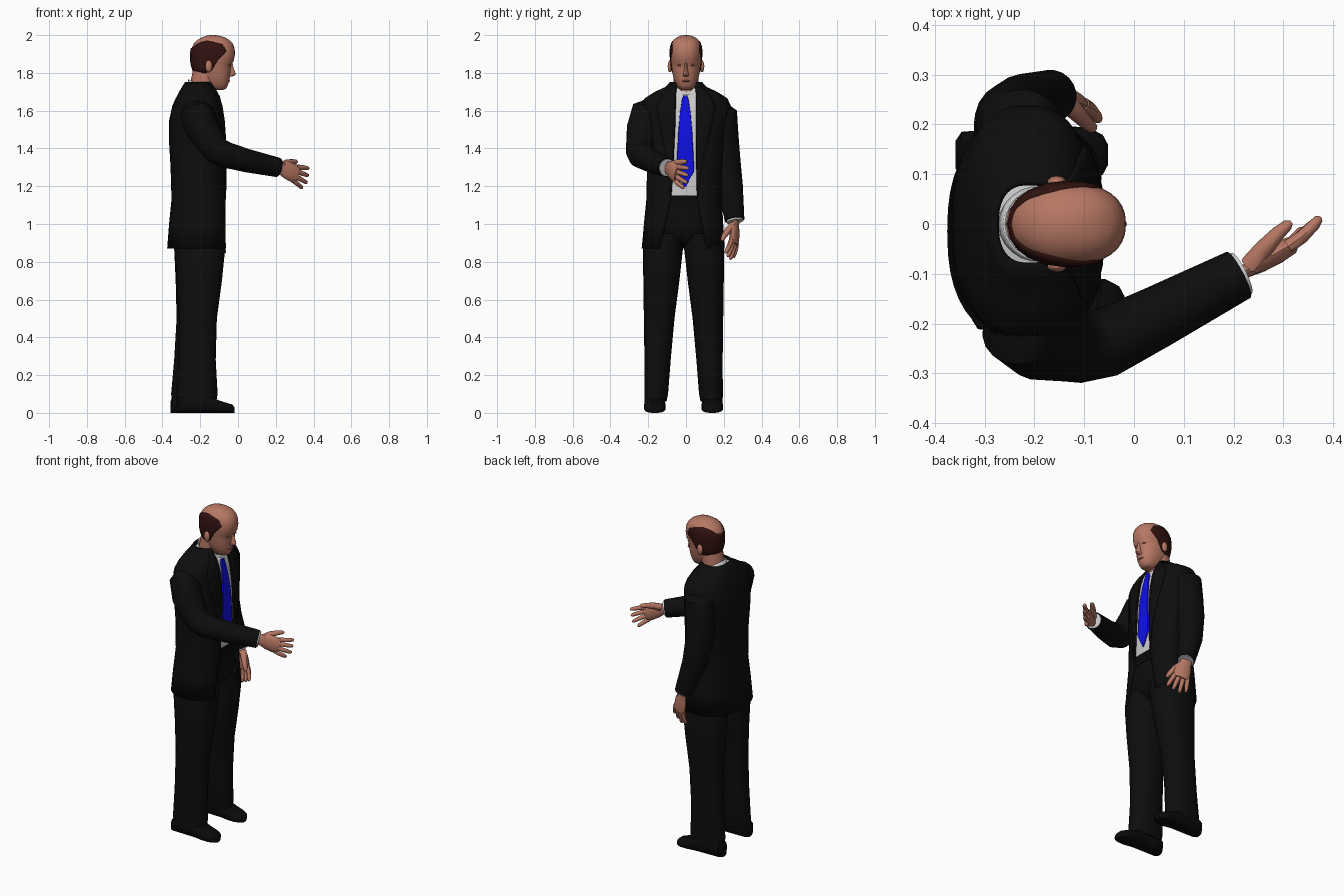
import bpy, bmesh
from math import sin, cos, pi, radians, copysign, asin
from mathutils import Vector, Matrix

if "Cube" in bpy.data.objects:
    bpy.data.objects.remove(bpy.data.objects["Cube"])

COL = {"skin": (.47, .185, .125), "suit": (.004, .004, .004), "shirt": (.7, .7, .68), "shoe": (.003, .003, .003),
       "tie": (.005, .005, .8), "hair": (.03, .006, .005), "lips": (.33, .12, .09)}
MAT = {}
for k, c in COL.items():
    MAT[k] = bpy.data.materials.new(k)
    MAT[k].diffuse_color = (*c, 1)

def finish(name, bm, mat, thick=0):
    bmesh.ops.recalc_face_normals(bm, faces=bm.faces)
    me = bpy.data.meshes.new(name)
    bm.to_mesh(me)
    bm.free()
    ob = bpy.data.objects.new(name, me)
    bpy.context.collection.objects.link(ob)
    me.materials.append(MAT[mat])
    bpy.ops.object.select_all(action='DESELECT')
    bpy.context.view_layer.objects.active = ob
    ob.select_set(True)
    bpy.ops.object.shade_smooth_by_angle(angle=radians(45))
    if thick:
        m = ob.modifiers.new("thickness", 'SOLIDIFY')
        m.thickness = thick
        m.offset = -1
    return ob

def skin_rings(bm, rings, closed=True, caps=True):
    vs = [[bm.verts.new(p) for p in r] for r in rings]
    n = len(vs[0])
    for a, b in zip(vs, vs[1:]):
        for i in range(n if closed else n - 1):
            j = (i + 1) % n
            bm.faces.new((a[i], a[j], b[j], b[i]))
    if caps:
        bm.faces.new(vs[0])
        bm.faces.new(vs[-1])

def loft(name, rings, mat, closed=True, caps=True, thick=0):
    bm = bmesh.new()
    skin_rings(bm, rings, closed, caps)
    return finish(name, bm, mat, thick)

def sup(v, e):
    return copysign(abs(v) ** e, v)

def pt(s, a, e=1, cy=0, grow=0, tilt=0):
    # point on a level section s = (z, x_back, x_front, half_width); angle 0 is the front, the back is rounder
    z, xb, xf, hw = s[:4]
    if cos(a) < 0:
        e = min(1, e * 1.1)
    dx = ((xf - xb) / 2 + grow) * sup(cos(a), e)
    return Vector(((xb + xf) / 2 + dx, cy + (hw + grow) * sup(sin(a), e), z - tilt * dx))

def level_loft(name, secs, mat, n=24, e=1, tilt=0, caps=True, thick=0, cy=lambda s: 0):
    return loft(name, [[pt(s, 2 * pi * i / n, e, cy(s), 0, tilt) for i in range(n)] for s in secs],
                mat, True, caps, thick)

def tube_rings(path, n=16, flat=1.0, ref=(-.45, .9, 0)):
    # rings square to a path of (x, y, z, radius)
    P = [Vector(p[:3]) for p in path]
    out = []
    for i, p in enumerate(P):
        t = (P[min(i + 1, len(P) - 1)] - P[max(i - 1, 0)]).normalized()
        u = t.cross(Vector(ref)).normalized()
        v = u.cross(t)
        r = path[i][3]
        out.append([p + u * r * cos(2 * pi * k / n) + v * r * flat * sin(2 * pi * k / n) for k in range(n)])
    return out

def tube(name, path, mat, **kw):
    return loft(name, tube_rings(path, **kw), mat)

# jacket: open in front, last number is half the opening
JACKET = [(.87, -.375, -.05, .22, .125), (1.0, -.365, -.058, .21, .098), (1.13, -.352, -.064, .2, .07),
          (1.3, -.357, -.064, .2, .062), (1.45, -.366, -.066, .212, .058), (1.55, -.364, -.074, .225, .055),
          (1.625, -.348, -.086, .238, .055), (1.665, -.33, -.098, .22, .055), (1.7, -.312, -.112, .165, .053),
          (1.725, -.297, -.128, .11, .05), (1.752, -.28, -.142, .085, .048)]
E = .75

def lean(s):
    return -.015 * max(0, min(1, (1.6 - s[0]) / .7))

def opening(s):
    return asin((s[4] / s[3]) ** (1 / E))

N = 36
loft("jacket", [[pt(s, opening(s) + (2 * pi - 2 * opening(s)) * i / N, E, lean(s)) for i in range(N + 1)]
                for s in JACKET], "suit", False, False, .01)
for side in (1, -1):  # lapels lie just above the jacket front
    w = [0, .12, .3, .42, .45, .4, .35, .35, .35]
    loft("lapel", [[pt(s, side * (opening(s) + w[k] * i / 4), E, lean(s), .005) for i in range(5)]
                   for k, s in enumerate(JACKET[2:])], "suit", False, False, .004)

# shirt, collar, belt
level_loft("shirt", [(s[0], s[1] + .02, s[2] - .01, s[3] - .02) for s in JACKET[2:10]], "shirt", 32, E, cy=lean)
level_loft("collar", [(1.67, -.275, -.1, .084), (1.7, -.268, -.105, .079), (1.727, -.263, -.108, .075)],
           "shirt", 24, 1, .5, False, .005)
level_loft("belt", [(1.09, -.33, -.066, .175), (1.15, -.33, -.066, .175)], "shoe", 32, E, cy=lean)

# tie: narrow at the top, widest near the tip
TIE = [(1.68, -.098, .012), (1.655, -.096, .02), (1.6, -.086, .03), (1.5, -.072, .04),
       (1.4, -.068, .046), (1.28, -.067, .052), (1.195, -.067, .004)]
loft("tie", [[(x - .022, -w - .004, z), (x, -w * .85 - .004, z), (x + .003, -.004, z), (x, w * .85 - .004, z),
              (x - .022, w - .004, z)] for z, x, w in TIE], "tie")

# trousers: hips and two legs (z, x_back, x_front, y_outer, y_inner); the right foot stands a little ahead
level_loft("trouser_hips", [(.885, -.3, -.13, .06), (.93, -.33, -.085, .15), (.99, -.335, -.07, .185),
                            (1.11, -.33, -.07, .178)], "suit", 32, .8, cy=lambda s: -.013)
LEG = [(.06, -.35, -.115, .207, .09), (.1, -.354, -.108, .208, .082), (.28, -.338, -.118, .207, .068),
       (.5, -.325, -.112, .21, .048), (.7, -.33, -.085, .213, .022), (.87, -.338, -.068, .215, .003),
       (.95, -.33, -.075, .19, .003)]
SHOE = [(-.358, .028, .06), (-.345, .046, .085), (-.27, .052, .11), (-.18, .053, .1), (-.11, .058, .066),
        (-.06, .054, .052), (-.03, .04, .044), (-.018, .02, .03)]
for side in (1, -1):
    secs = []
    for z, xb, xf, yo, yi in LEG:
        d = .028 * max(0, (.87 - z) / .8)
        secs.append((z, xb + (d if side < 0 else 0), xf - (d if side > 0 else 0),
                     (yo - yi) / 2, side * (yo + yi) / 2 - .013))
    level_loft("trouser_leg", secs, "suit", 24, .85, cy=lambda s: s[4])
    heel = -.358 if side > 0 else -.325
    loft("shoe", [[(heel + (x + .358) * .9, side * .152 - .013 + w * sup(cos(2 * pi * i / 20), .8),
                    h / 2 + h / 2 * sup(sin(2 * pi * i / 20), .6)) for i in range(20)] for x, w, h in SHOE], "shoe")

# sleeves and cuffs
R_ARM = [(-.22, -.11, 1.605, .07), (-.22, -.16, 1.6, .084), (-.217, -.205, 1.583, .091), (-.187, -.228, 1.5, .087),
         (-.14, -.24, 1.425, .077), (-.105, -.247, 1.385, .072), (-.06, -.24, 1.365, .069), (.05, -.185, 1.335, .062),
         (.21, -.102, 1.3, .052)]
L_ARM = [(-.22, .1, 1.595, .068), (-.225, .155, 1.592, .084), (-.23, .187, 1.572, .088), (-.237, .193, 1.48, .085),
         (-.24, .208, 1.35, .08), (-.22, .232, 1.2, .07), (-.165, .258, 1.02, .052)]
tube("right_sleeve", R_ARM, "suit", n=20)
tube("left_sleeve", L_ARM, "suit", n=20)
tube("right_cuff", [(.17, -.122, 1.31, .044), (.216, -.099, 1.299, .046)], "shirt")
tube("left_cuff", [(-.175, .252, 1.06, .044), (-.162, .26, 1.013, .046)], "shirt")

def hand(name, origin, along, palm, length):
    # local frame: X to the fingertips, Y out of the palm, Z to the thumb
    bm = bmesh.new()
    ref = (0, 1, 0)
    palm_path = [(-.03, 0, 0, .03), (.01, 0, 0, .031), (.04, 0, .002, .042), (.08, 0, 0, .045), (.105, 0, 0, .04)]
    skin_rings(bm, tube_rings(palm_path, 14, .42, ref))
    for k, ln in enumerate((.07, .088, .084, .076)):
        z = -.034 + k * .0225
        fan = (k - 1.5) * .16
        path = [(.09 + ln * t, .018 * t * t, z + fan * ln * t, r)
                for t, r in ((0, .0125), (.4, .012), (.8, .0105), (.95, .008), (1, .003))]
        skin_rings(bm, tube_rings(path, 8, 1, ref))
    skin_rings(bm, tube_rings([(.015, .004, .015, .02), (.045, .018, .04, .017), (.08, .03, .057, .013),
                               (.1, .034, .064, .01), (.108, .035, .066, .004)], 8, 1, ref))
    x = Vector(along).normalized()
    y = Vector(palm[:3])
    y = (y - x * y.dot(x)).normalized()
    z = x.cross(y) * palm[3]
    m = Matrix((x, y, z)).transposed().to_4x4()
    bmesh.ops.transform(bm, matrix=Matrix.Translation(origin) @ m @ Matrix.Scale(length, 4), verts=bm.verts)
    finish(name, bm, "skin")

hand("right_hand", (.218, -.098, 1.298), (.16, .09, -.06), (-.55, .8, 0, 1), 1.1)
hand("left_hand", (-.16, .264, 1.005), (.05, -.02, -.19), (-.4, -1, 0, -1), 1.1)

# head and neck
HEAD = [(1.71, -.135, -.08, .022), (1.716, -.15, -.064, .036), (1.735, -.18, -.053, .05), (1.76, -.2, -.046, .061),
        (1.79, -.225, -.041, .07), (1.82, -.24, -.038, .075), (1.845, -.247, -.035, .078), (1.865, -.25, -.022, .081),
        (1.9, -.251, -.016, .083), (1.93, -.246, -.018, .082), (1.955, -.234, -.028, .077), (1.975, -.215, -.046, .066),
        (1.99, -.188, -.075, .045), (1.997, -.165, -.1, .027), (2.0, -.145, -.12, .01)]
HE = .86
level_loft("head", HEAD, "skin", 32, HE)
tube("neck", [(-.195, 0, 1.65, .074), (-.188, 0, 1.73, .067), (-.17, 0, 1.82, .066)], "skin", ref=(0, 1, 0))
level_loft("nose", [(1.857, -.06, -.03, .007), (1.825, -.06, -.023, .009), (1.8, -.06, -.014, .013),
                    (1.788, -.06, -.014, .015), (1.78, -.06, -.032, .012)], "skin", 12)

def blob(name, loc, size, mat):
    bm = bmesh.new()
    bmesh.ops.create_uvsphere(bm, u_segments=14, v_segments=8, radius=1,
                              matrix=Matrix.Translation(loc) @ Matrix.Diagonal((*size, 1)))
    finish(name, bm, mat)

blob("mouth", (-.053, 0, 1.757), (.012, .024, .006), "lips")
for side in (1, -1):
    blob("ear", (-.155, side * .085, 1.835), (.019, .012, .032), "skin")
    blob("eye", (-.049, side * .032, 1.842), (.012, .014, .006), "lips")

# hair: band on the head surface from temple to temple (degrees, low z, high z)
def head_at(z, a, grow):
    for s, t in zip(HEAD, HEAD[1:]):
        if s[0] <= z <= t[0]:
            f = (z - s[0]) / (t[0] - s[0])
            return pt([p + (q - p) * f for p, q in zip(s, t)], a, HE, 0, grow)

BAND = [(58, 1.912, 1.92), (66, 1.895, 1.95), (78, 1.868, 1.958), (92, 1.81, 1.967), (110, 1.8, 1.972),
        (130, 1.8, 1.965), (145, 1.8, 1.952), (160, 1.8, 1.935), (180, 1.8, 1.93)]
BAND += [(360 - a, lo, hi) for a, lo, hi in BAND[-2::-1]]
loft("hair", [[head_at(lo + (hi - lo) * k / 8, radians(a), .004) for k in range(9)] for a, lo, hi in BAND],
     "hair", False, False, .006)

for m in bpy.data.materials:
    if m.users and not m.is_grease_pencil:
        m.use_nodes = True
        m.node_tree.nodes["Principled BSDF"].inputs["Base Color"].default_value = m.diffuse_color
